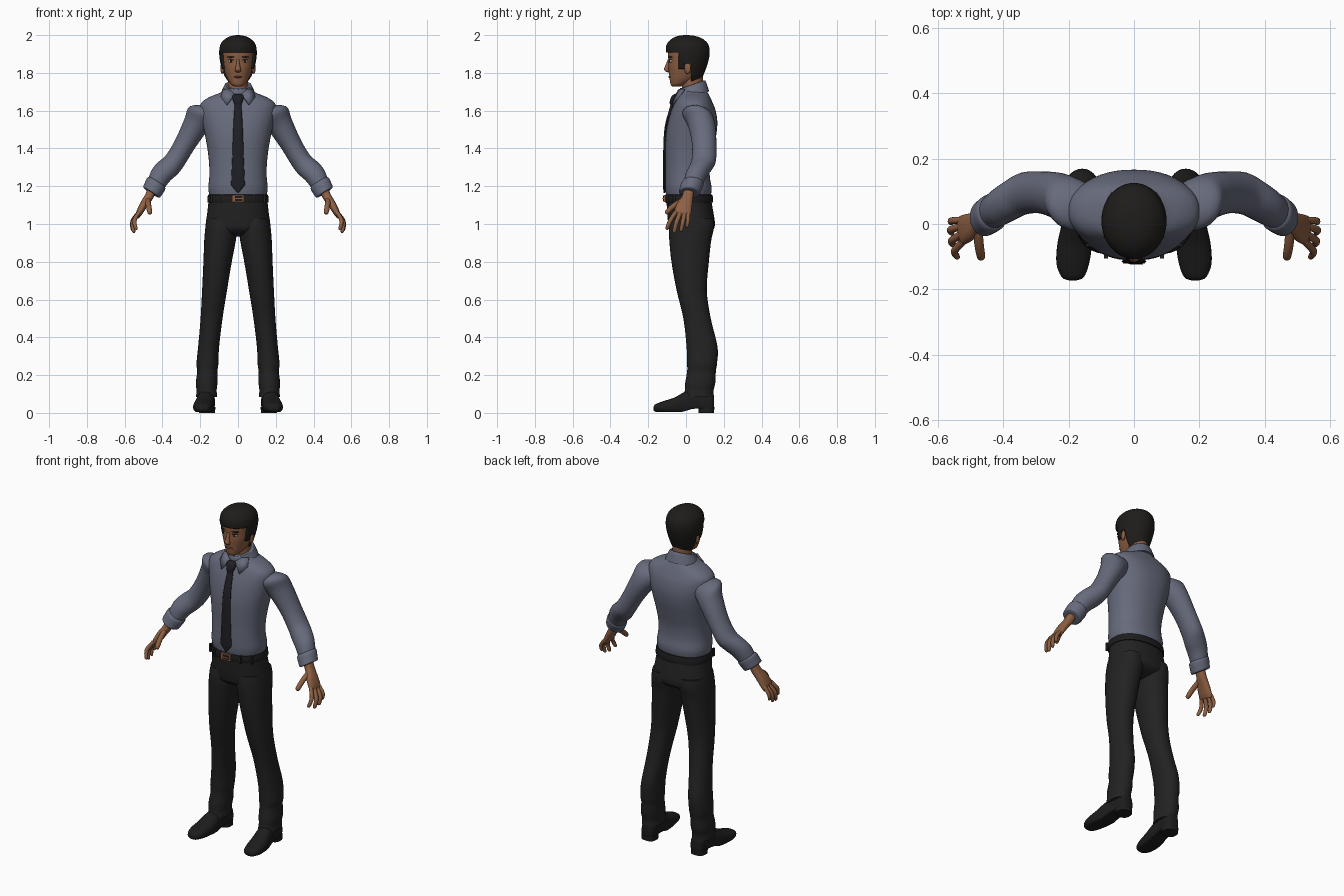
import bpy, bmesh, math
from mathutils import Vector, Matrix

def material(name, r, g, b):
    m = bpy.data.materials.new(name)
    m.diffuse_color = (r, g, b, 1)
    return m

SKIN = material("skin", 0.27, 0.115, 0.055)
SHIRT = material("shirt_blue_grey", 0.135, 0.145, 0.2)
BLACK = material("trouser_black", 0.016, 0.016, 0.016)
SHOE = material("shoe_black", 0.012, 0.012, 0.013)
DARK = material("hair_black", 0.013, 0.012, 0.011)
TIE = material("tie_charcoal", 0.014, 0.014, 0.018)
BROWN = material("buckle_brown", 0.3, 0.12, 0.05)
LIP = material("lip_brown", 0.18, 0.065, 0.04)
WHITE = material("eye_white", 0.4, 0.37, 0.34)

def finish(name, bm, mat, mirror=False, angle=50):
    bmesh.ops.recalc_face_normals(bm, faces=bm.faces)
    me = bpy.data.meshes.new(name)
    bm.to_mesh(me)
    bm.free()
    me.materials.append(mat)
    for p in me.polygons:
        p.use_smooth = True
    me.set_sharp_from_angle(angle=math.radians(angle))
    ob = bpy.data.objects.new(name, me)
    bpy.context.collection.objects.link(ob)
    if mirror:
        ob.modifiers.new("mirror", 'MIRROR').use_mirror_merge = False
    return ob

def spline(st, sub):
    """Smoothly sample a list of stations (Catmull-Rom)."""
    out = []
    for i in range(len(st) - 1):
        a, b, c, d = st[max(i - 1, 0)], st[i], st[i + 1], st[min(i + 2, len(st) - 1)]
        for k in range(sub):
            t = k / sub
            out.append([0.5 * (2 * q + (r - p) * t + (2 * p - 5 * q + 4 * r - s) * t * t
                               + (3 * q - p - 3 * r + s) * t ** 3)
                        for p, q, r, s in zip(a, b, c, d)])
    return out + [list(st[-1])]

def loft_mesh(st, axis=(0, 0, 1), n=32, sub=4, e=2.0):
    """Skin superellipse rings; station = (x, y, z, half width, half depth)."""
    ax = Vector(axis).normalized()
    ref = Vector((0, 0, 1)) if abs(ax.y) > 0.9 else Vector((0, 1, 0))
    v = (ref - ax * ref.dot(ax)).normalized()
    u = v.cross(ax)
    bm = bmesh.new()
    rings = []
    for x, y, z, ra, rb in spline(st, sub):
        ring = []
        for i in range(n):
            c, s = math.cos(2 * math.pi * i / n), math.sin(2 * math.pi * i / n)
            pc = math.copysign(abs(c) ** (2 / e), c) * max(ra, 0.001)
            ps = math.copysign(abs(s) ** (2 / e), s) * max(rb, 0.001)
            ring.append(bm.verts.new(Vector((x, y, z)) + u * pc + v * ps))
        rings.append(ring)
    for a, b in zip(rings, rings[1:]):
        for i in range(n):
            j = (i + 1) % n
            bm.faces.new((a[i], a[j], b[j], b[i]))
    bm.faces.new(rings[0])
    bm.faces.new(rings[-1])
    return bm

def loft(name, st, mat, mirror=False, **kw):
    return finish(name, loft_mesh(st, **kw), mat, mirror)

def level(rows):
    """(z, half width, front y, back y) rows -> centred stations."""
    return [(0, (f + b) / 2, z, w, (b - f) / 2) for z, w, f, b in rows]

def ball(name, loc, r, mat, mirror=False, rot=0):
    bm = bmesh.new()
    m = Matrix.Translation(loc) @ Matrix.Rotation(rot, 4, 'Z') @ Matrix.Diagonal((*r, 1))
    bmesh.ops.create_uvsphere(bm, u_segments=20, v_segments=12, radius=1, matrix=m)
    return finish(name, bm, mat, mirror)

def box(name, loc, size, mat, mirror=False):
    bm = bmesh.new()
    bmesh.ops.create_cube(bm, size=1, matrix=Matrix.Translation(loc) @ Matrix.Diagonal((*size, 1)))
    return finish(name, bm, mat, mirror)

# Shirt body
loft("shirt_body", level([
    (1.145, .150, -.103, .130), (1.19, .157, -.110, .136), (1.25, .152, -.111, .126),
    (1.32, .153, -.110, .128), (1.40, .162, -.110, .145), (1.47, .175, -.107, .160),
    (1.54, .190, -.095, .166), (1.60, .200, -.078, .157), (1.64, .195, -.062, .142),
    (1.67, .155, -.050, .128), (1.695, .095, -.042, .115), (1.72, .06, -.03, .10)]),
    SHIRT, n=48, e=2.25)

# Sleeves and cuffs
ARM = (.27, -.05, -.42)
loft("sleeve", [(.12, .055, 1.60, .05, .05), (.185, .06, 1.578, .083, .080), (.226, .083, 1.52, .068, .074),
                (.283, .096, 1.42, .056, .065), (.333, .094, 1.337, .055, .064), (.372, .075, 1.295, .060, .060),
                (.410, .052, 1.255, .056, .056), (.445, .030, 1.19, .045, .048)], SHIRT, True, axis=ARM)
loft("cuff", [(.428, .038, 1.222, .050, .052), (.434, .034, 1.212, .057, .058), (.449, .024, 1.184, .055, .057),
              (.458, .018, 1.168, .052, .055), (.460, .017, 1.165, .04, .045)], SHIRT, True, axis=ARM)

# Hands
HAND = (.06, -.03, -.11)
loft("palm", [(.452, .016, 1.185, .024, .028), (.474, .008, 1.14, .023, .030), (.50, -.008, 1.10, .021, .041),
              (.522, -.018, 1.06, .017, .045), (.53, -.022, 1.04, .010, .040)], SKIN, True, axis=HAND, e=2.4, n=24)

def finger(name, a, b, c, r):
    pts = [(*a, r, r), (*b, r, r), (*(Vector(b).lerp(Vector(c), .85)), r * .85, r * .85), (*c, .002, .002)]
    loft(name, pts, SKIN, True, axis=Vector(c) - Vector(a), n=12)

finger("index_finger", (.522, -.053, 1.065), (.548, -.082, 1.02), (.540, -.103, .970), .0115)
finger("middle_finger", (.525, -.030, 1.06), (.556, -.050, 1.01), (.553, -.064, .953), .0120)
finger("ring_finger", (.526, -.007, 1.06), (.559, -.017, 1.01), (.558, -.027, .960), .0115)
finger("little_finger", (.524, .012, 1.065), (.557, .010, 1.02), (.560, .004, .982), .0105)
finger("thumb", (.478, -.010, 1.13), (.473, -.066, 1.095), (.466, -.108, 1.055), .0145)

# Trousers: hips and legs
loft("trouser_hips", level([
    (1.15, .153, -.103, .130), (1.10, .158, -.102, .138), (1.05, .164, -.099, .147),
    (1.00, .171, -.094, .153), (.97, .168, -.085, .143), (.945, .13, -.055, .10),
    (.935, .05, -.02, .05)]), BLACK, n=48, e=2.25)
LEG = [(1.03, .010, .165, -.085, .145), (.98, .004, .173, -.091, .148), (.91, .012, .179, -.088, .133),
       (.80, .033, .183, -.077, .121), (.65, .058, .190, -.050, .110), (.50, .082, .198, -.014, .131),
       (.35, .100, .211, .003, .167), (.26, .104, .220, .006, .164), (.22, .109, .216, .006, .158),
       (.16, .109, .223, -.004, .155), (.12, .113, .220, -.006, .146), (.085, .110, .222, -.012, .146)]
loft("trouser_leg", [((l + r) / 2, (f + b) / 2, z, (r - l) / 2, (b - f) / 2) for z, l, r, f, b in LEG],
     BLACK, True, e=2.15)

# Shoes with flattened soles and separate heels
bm = loft_mesh([(.187, -.172, .024, .012, .008), (.187, -.162, .026, .034, .020), (.187, -.12, .030, .050, .032),
                (.181, -.06, .036, .053, .046), (.173, 0, .048, .048, .066), (.167, .06, .055, .043, .07),
                (.164, .11, .055, .042, .07), (.163, .14, .052, .034, .06), (.163, .148, .05, .018, .04)],
               axis=(0, 1, 0), e=2.3)
for v in bm.verts:
    v.co.z = max(v.co.z, .005 if v.co.y < -.02 else min(.022, .005 + (v.co.y + .02) * .3))
finish("shoe", bm, SHOE, True)
loft("shoe_heel", [(.164, .108, 0, .043, .041), (.164, .108, .03, .044, .042)], SHOE, True, e=2.6, sub=1)

# Belt and buckle
loft("belt", level([(1.113, .158, -.108, .142), (1.117, .162, -.111, .144), (1.15, .160, -.111, .141),
                    (1.155, .156, -.108, .138)]), SHOE, n=48, e=2.25, sub=2)
box("buckle", (0, -.114, 1.135), (.066, .012, .038), BROWN)
box("buckle_opening", (.004, -.118, 1.135), (.042, .008, .024), SHOE)
box("buckle_prong", (.008, -.121, 1.135), (.04, .006, .006), BROWN)
for x in (.085, .14):
    box("belt_loop", (x, -.098 if x < .1 else -.062, 1.134), (.012, .014, .046), BLACK, True)

# Tie
loft("tie_blade", [(0, -.066, 1.655, .016, .009), (0, -.082, 1.60, .020, .009), (0, -.101, 1.53, .024, .009),
                   (0, -.109, 1.46, .027, .009), (0, -.113, 1.36, .030, .008), (0, -.114, 1.22, .036, .008),
                   (0, -.114, 1.205, .035, .008), (0, -.114, 1.165, .003, .005)], TIE, n=20)
loft("tie_knot", [(0, -.050, 1.688, .022, .012), (0, -.060, 1.675, .030, .017), (0, -.070, 1.65, .025, .016),
                  (0, -.075, 1.632, .017, .010)], TIE, n=20, e=2.5)

# Collar stand and folded points
loft("collar", [(0, .036, 1.672, .096, .092), (0, .034, 1.69, .092, .088), (0, .030, 1.722, .077, .082),
                (0, .028, 1.736, .070, .075), (0, .028, 1.732, .060, .066)], SHIRT, axis=(0, -.35, 1))
bm = bmesh.new()
bm.faces.new([bm.verts.new(p) for p in ((.018, -.055, 1.69), (.050, -.036, 1.715), (.080, -.012, 1.715),
                                        (.092, -.040, 1.672), (.060, -.074, 1.632))])
ob = finish("collar_point", bm, SHIRT, True)
ob.modifiers.new("thickness", 'SOLIDIFY').thickness = .008

# Neck and head
loft("neck", level([(1.66, .06, -.035, .10), (1.72, .053, -.02, .09), (1.80, .053, -.03, .09)]), SKIN)
loft("head", level([
    (1.727, .018, -.070, -.03), (1.738, .036, -.081, .0), (1.762, .053, -.086, .05),
    (1.79, .066, -.089, .082), (1.83, .078, -.093, .10), (1.865, .083, -.093, .108),
    (1.91, .085, -.096, .112), (1.95, .077, -.082, .10), (1.975, .05, -.05, .065),
    (1.985, .01, -.01, .01)]), SKIN, n=40, e=2.1)

# Face details
loft("nose", [(0, -.088, 1.872, .008, .008), (0, -.097, 1.842, .010, .011), (0, -.103, 1.820, .015, .014),
              (0, -.098, 1.808, .015, .010), (0, -.09, 1.803, .008, .006)], SKIN, n=16)
ball("eye", (.037, -.080, 1.862), (.015, .008, .0075), WHITE, True, .4)
ball("iris", (.037, -.085, 1.862), (.0065, .005, .0065), DARK, True, .4)
ball("upper_lash", (.037, -.082, 1.869), (.017, .008, .0025), DARK, True, .4)
ball("eyebrow", (.039, -.083, 1.884), (.021, .007, .004), DARK, True, .45)
ball("lips", (0, -.083, 1.779), (.024, .010, .006), LIP)
ball("ear", (.083, .008, 1.825), (.010, .018, .030), SKIN, True, -.3)

# Hair: outer shell cut along the hairline, then thickened
bm = loft_mesh(level([
    (1.752, .052, -.05, .078), (1.79, .076, -.07, .093), (1.84, .091, -.095, .112),
    (1.89, .099, -.103, .124), (1.93, .098, -.107, .124), (1.96, .088, -.097, .112),
    (1.985, .060, -.068, .08), (1.997, .028, -.035, .04), (2.0, .003, -.003, .003)]), n=48)
CUTS = [((0, 0, 1.908), (0, 0, 1)), ((0, -.04, 0), (0, 1, 0)), ((0, -.008, 0), (0, 1, 0)),
        ((0, 0, 1.82), (0, 0, 1)), ((0, .028, 0), (0, 1, 0)), ((0, 0, 1.85), (0, 0, 1))]
for co, no in CUTS:
    bmesh.ops.bisect_plane(bm, geom=bm.verts[:] + bm.edges[:] + bm.faces[:], plane_co=co, plane_no=no)

def bare(c):
    low = 1.908 if c.y < -.04 else 1.82 if c.y < -.008 else 1.85 if c.y < .028 else 1.754
    return c.z < low

bmesh.ops.delete(bm, geom=[f for f in bm.faces if bare(f.calc_center_median())], context='FACES')
ob = finish("hair", bm, DARK)
ob.modifiers.new("thickness", 'SOLIDIFY').thickness = .02
